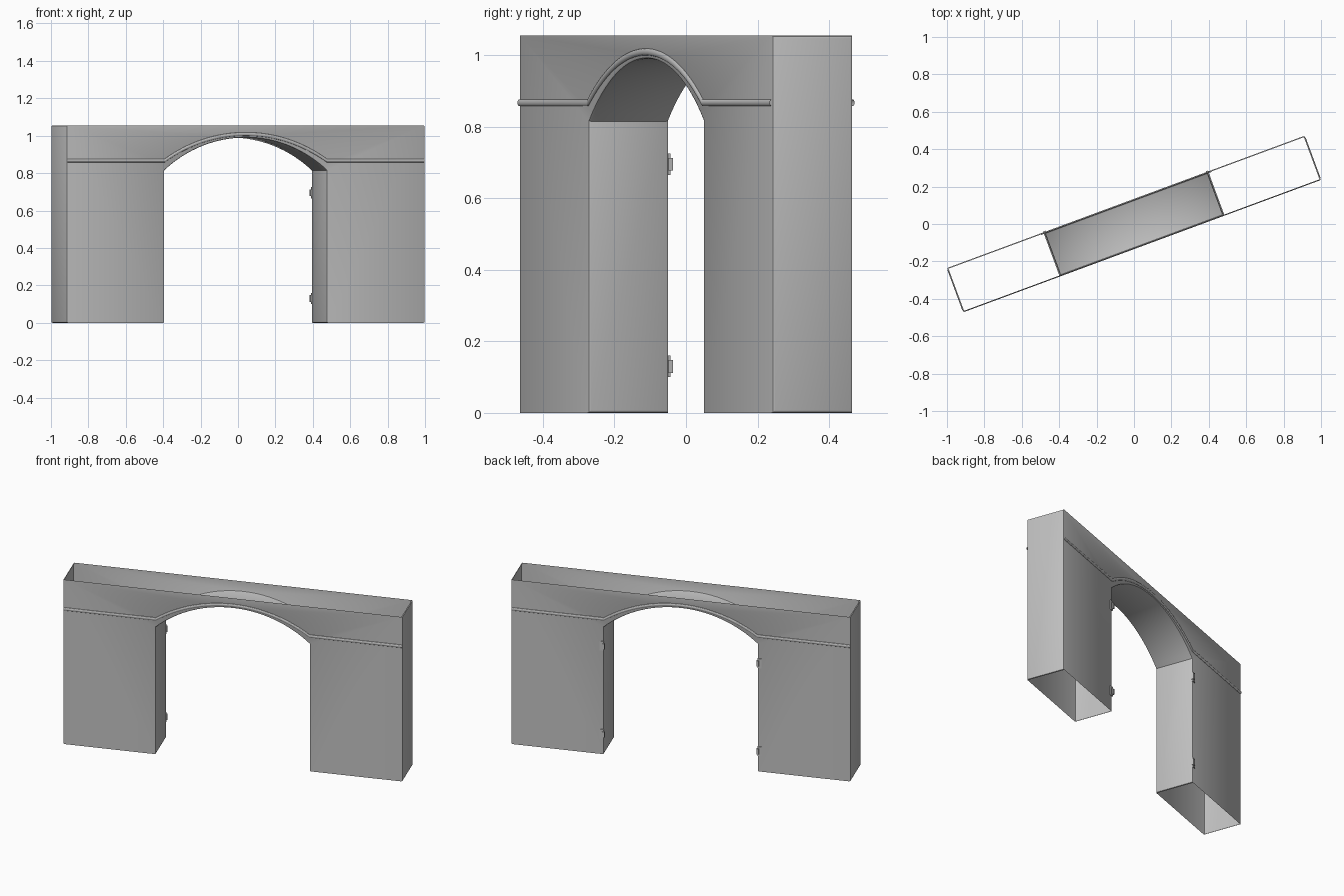
import bpy, bmesh
from math import sin, cos, pi, radians, asin, sqrt

cube = bpy.data.objects.get("Cube")
if cube:
    bpy.data.objects.remove(cube, do_unlink=True)

TURN = radians(20.3)        # wall stands turned about z
HALF_LEN, HALF_THICK, TOP = 1.021, 0.12, 1.055
OPEN, SPRING, CROWN = 0.462, 0.815, 0.99

grey = bpy.data.materials.new("stone grey")
grey.use_nodes = True
colour = (0.53, 0.53, 0.53, 1)
grey.diffuse_color = colour
grey.node_tree.nodes["Principled BSDF"].inputs["Base Color"].default_value = colour


def finish(name, bm):
    mesh = bpy.data.meshes.new(name)
    bm.to_mesh(mesh)
    bm.free()
    mesh.materials.append(grey)
    obj = bpy.data.objects.new(name, mesh)
    bpy.context.collection.objects.link(obj)
    obj.rotation_euler.z = TURN
    bpy.ops.object.select_all(action='DESELECT')
    obj.select_set(True)
    bpy.context.view_layer.objects.active = obj
    bpy.ops.object.shade_smooth_by_angle(angle=radians(25))
    return obj


def arc(half, base, crown, n=32):
    """Points of a circular arc from -half to +half."""
    rise = crown - base
    r = (half * half + rise * rise) / (2 * rise)
    a = asin(half / r)
    return [(r * sin(-a + 2 * a * i / n), crown - r + r * cos(-a + 2 * a * i / n))
            for i in range(n + 1)]


# Wall shell: arched outline extruded, corners rounded, open above and below
outline = [(-HALF_LEN, TOP), (-HALF_LEN, 0), (-OPEN, 0)]
outline += arc(OPEN, SPRING, CROWN)
outline += [(OPEN, 0), (HALF_LEN, 0), (HALF_LEN, TOP)]
bm = bmesh.new()
face = bm.faces.new([bm.verts.new((x, -HALF_THICK, z)) for x, z in outline])
ext = bmesh.ops.extrude_face_region(bm, geom=[face], use_keep_orig=True)
moved = [g for g in ext["geom"] if isinstance(g, bmesh.types.BMVert)]
bmesh.ops.translate(bm, verts=moved, vec=(0, 2 * HALF_THICK, 0))
bmesh.ops.recalc_face_normals(bm, faces=bm.faces[:])


def at_rim(p):
    return p.z < 0.001 or p.z > TOP - 0.001


def is_rounded(e):
    a, b = (v.co for v in e.verts)
    along_rim = at_rim(a) and at_rim(b) and abs(a.z - b.z) < 0.01 and abs(a.x - b.x) > 0.01
    return not along_rim and e.calc_face_angle(0) > radians(60)


bmesh.ops.bevel(bm, geom=[e for e in bm.edges if is_rounded(e)], offset=0.008,
                segments=2, profile=0.5, affect='EDGES')
caps = [f for f in bm.faces if all(at_rim(v.co) for v in f.verts) and abs(f.normal.z) > 0.99]
bmesh.ops.delete(bm, geom=caps, context='FACES')
finish("wall_shell", bm)

# Half-round moulding on both faces: straight, over the arch, straight
path = [(-HALF_LEN + 0.004, 0.867)] + arc(OPEN, 0.867, 1.009) + [(HALF_LEN - 0.004, 0.867)]
for name, side in (("front_moulding", -1), ("back_moulding", 1)):
    bm = bmesh.new()
    rows = []
    for i in range(9):
        t = pi * i / 8
        y = side * (HALF_THICK + 0.006 * sin(t))
        rows.append([bm.verts.new((x, y, z - 0.0095 * cos(t))) for x, z in path])
    for low, high in zip(rows, rows[1:]):
        for k in range(len(path) - 1):
            quad = [low[k], low[k + 1], high[k + 1], high[k]]
            bm.faces.new(quad if side < 0 else quad[::-1])
    finish(name, bm)


# Hinge brackets on the back edges of the opening
def box(bm, x, y, z, sx, sy, sz):
    verts = bmesh.ops.create_cube(bm, size=1)["verts"]
    bmesh.ops.scale(bm, verts=verts, vec=(sx, sy, sz))
    bmesh.ops.translate(bm, verts=verts, vec=(x, y, z))


for label, s in (("right", -1), ("left", 1)):
    for level, z in (("lower", 0.13), ("upper", 0.695)):
        bm = bmesh.new()
        box(bm, s * 0.474, HALF_THICK + 0.001, z, 0.024, 0.008, 0.06)
        box(bm, s * 0.464, HALF_THICK + 0.004, z, 0.014, 0.014, 0.036)
        finish(f"{label}_{level}_hinge", bm)
